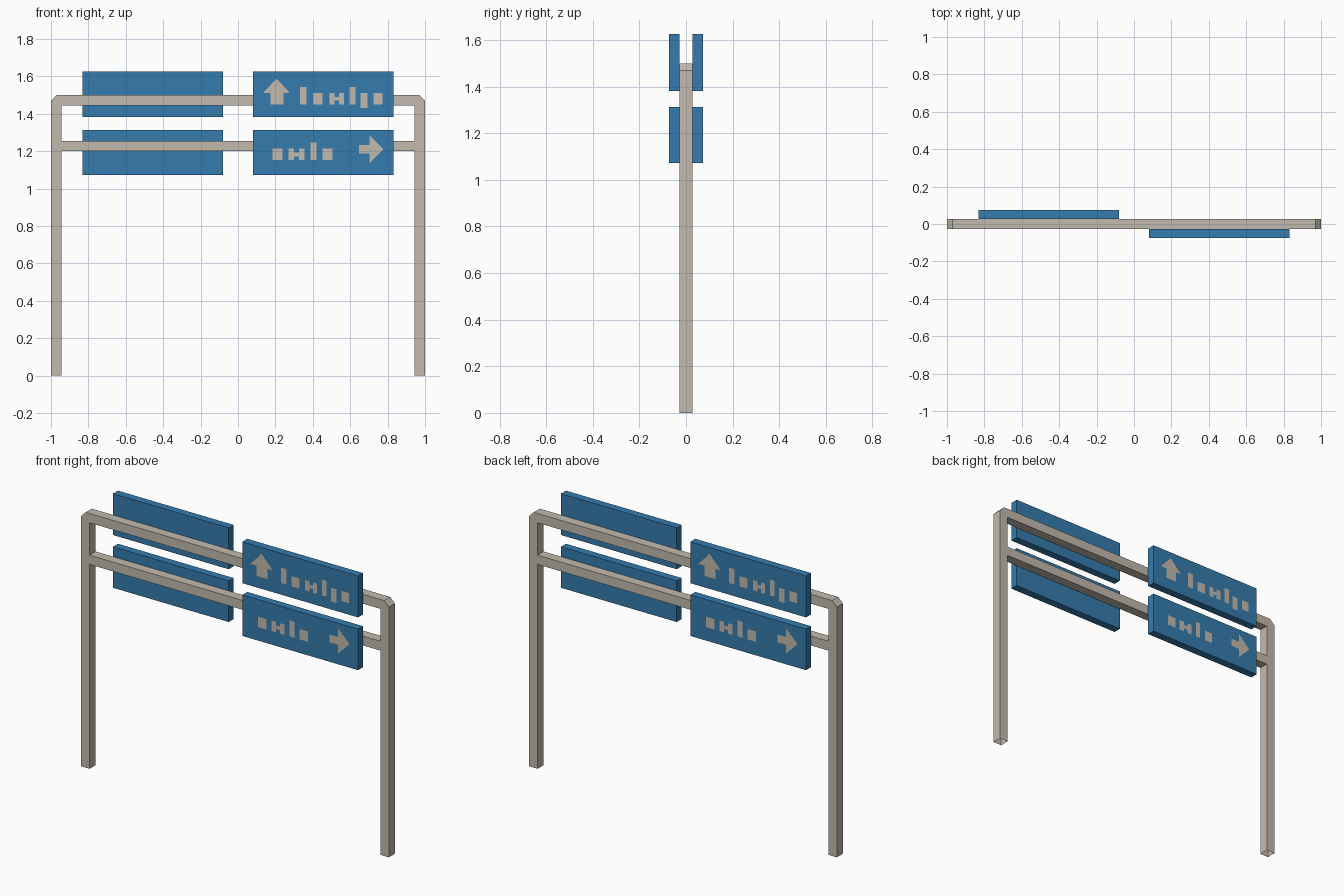
import bpy, bmesh
from math import pi
from mathutils import Matrix

if "Cube" in bpy.data.objects:
    bpy.data.objects.remove(bpy.data.objects["Cube"])

D = 0.028      # half depth of the frame
FACE = 0.075   # distance of sign faces from the centre plane


def material(name, rgb):
    m = bpy.data.materials.new(name)
    m.diffuse_color = (*rgb, 1)
    m.use_nodes = True
    m.node_tree.nodes["Principled BSDF"].inputs["Base Color"].default_value = m.diffuse_color
    return m


BLUE = material("sign_blue", (0.035, 0.2, 0.42))
BEIGE = material("frame_beige", (0.54, 0.49, 0.42))


def finish(name, bm, mat, turn=0):
    bm.transform(Matrix.Rotation(turn, 4, 'Z'))
    me = bpy.data.meshes.new(name)
    bm.to_mesh(me)
    bm.free()
    me.materials.append(mat)
    ob = bpy.data.objects.new(name, me)
    bpy.context.collection.objects.link(ob)
    return ob


def prism(name, outline, y0, y1, mat, turn=0, skip=lambda f: False):
    """Extrude an x-z outline (counter-clockwise from the front) from y0 to y1."""
    bm = bmesh.new()
    f = bm.faces.new([bm.verts.new((x, y0, z)) for x, z in outline])
    ext = bmesh.ops.extrude_face_region(bm, geom=[f], use_keep_orig=True)
    for v in ext["geom"]:
        if isinstance(v, bmesh.types.BMVert):
            v.co.y = y1
    bmesh.ops.recalc_face_normals(bm, faces=bm.faces)
    bmesh.ops.delete(bm, geom=[f for f in bm.faces if skip(f)], context='FACES')
    return finish(name, bm, mat, turn)


def rect(x0, x1, z0, z1):
    return [(x0, z0), (x1, z0), (x1, z1), (x0, z1)]


def h_block(x0, x1, z0, z1):
    """Two short bars joined by a bridge."""
    w, h = (x1 - x0) * 0.35, (z1 - z0) * 0.33
    return [rect(x0, x0 + w, z0, z1), rect(x0 + w, x1 - w, z0 + h, z1 - h),
            rect(x1 - w, x1, z0, z1)]


# Frame: portal outline with chamfered corners and open feet
half = [(0.945, 0), (1, 0), (1, 1.47), (0.97, 1.5)]
left = [(-x, z) for x, z in reversed(half)]
portal = half + left + [(-0.945, 1.445), (0.945, 1.445)]
prism("portal_frame", portal, -D, D, BEIGE,
      skip=lambda f: f.calc_center_median().z < 0.001)
prism("lower_crossbar", rect(-0.945, 0.945, 1.2, 1.255), -D, D, BEIGE,
      skip=lambda f: abs(f.normal.x) > 0.9)

# Flat abstract marks on the two signs
up_arrow = [(0.174, 1.45), (0.243, 1.45), (0.243, 1.51), (0.278, 1.51),
            (0.206, 1.588), (0.133, 1.51), (0.174, 1.51)]
upper_marks = [up_arrow,
               rect(0.332, 0.367, 1.45, 1.542), rect(0.4, 0.453, 1.45, 1.51),
               *h_block(0.489, 0.567, 1.45, 1.51),
               rect(0.597, 0.629, 1.45, 1.542), rect(0.656, 0.692, 1.43, 1.51),
               rect(0.725, 0.773, 1.45, 1.51)]
right_arrow = [(0.647, 1.187), (0.703, 1.187), (0.703, 1.136), (0.777, 1.21),
               (0.703, 1.284), (0.703, 1.233), (0.647, 1.233)]
lower_marks = [right_arrow, rect(0.184, 0.238, 1.152, 1.213),
               *h_block(0.27, 0.356, 1.152, 1.213),
               rect(0.388, 0.42, 1.152, 1.246), rect(0.453, 0.506, 1.152, 1.213)]

# Sign boards, repeated on the back by a half turn
for side, turn in (("front", 0), ("back", pi)):
    for level, z0, z1, marks in (("upper", 1.382, 1.625, upper_marks),
                                 ("lower", 1.072, 1.313, lower_marks)):
        prism(f"{side}_{level}_board", rect(0.08, 0.832, z0, z1),
              -FACE + 0.001, -D, BLUE, turn)
        bm = bmesh.new()
        for shape in marks:
            bm.faces.new([bm.verts.new((x, -FACE, z)) for x, z in shape])
        finish(f"{side}_{level}_marks", bm, BEIGE, turn)
